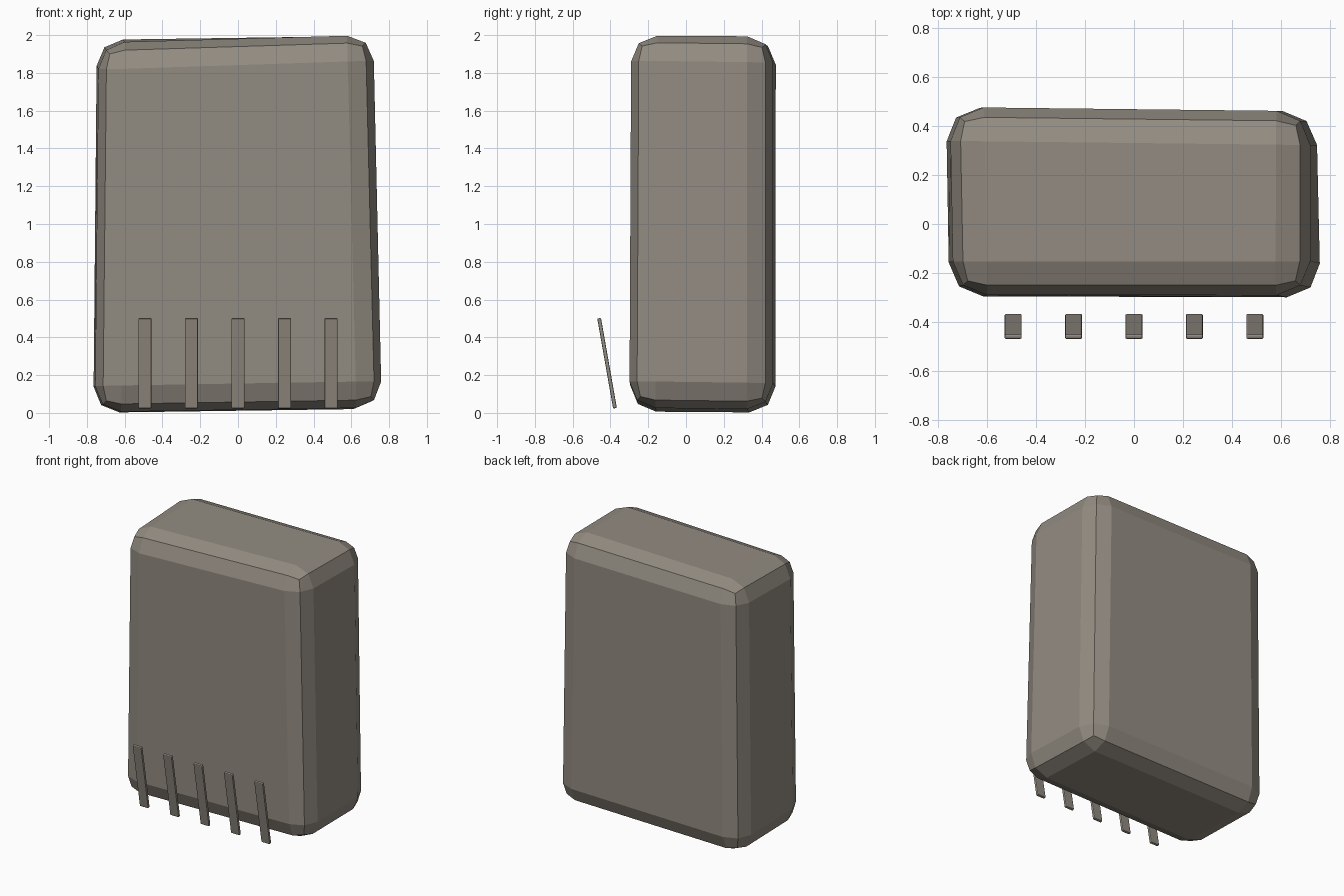
import bpy
import bmesh
from math import radians
from mathutils import Matrix

cube = bpy.data.objects.get("Cube")
if cube:
    bpy.data.objects.remove(cube, do_unlink=True)

stone = bpy.data.materials.new("warm grey stone")
stone.use_nodes = True
colour = (0.29, 0.26, 0.22, 1)
stone.diffuse_color = colour
stone.node_tree.nodes["Principled BSDF"].inputs["Base Color"].default_value = colour


def make_object(name, bm, bevel, segments):
    """Turn a bmesh into a flat-shaded object with bevelled edges."""
    bmesh.ops.bevel(bm, geom=bm.edges[:], offset=bevel, segments=segments,
                    profile=0.5, affect='EDGES')
    bmesh.ops.recalc_face_normals(bm, faces=bm.faces[:])
    mesh = bpy.data.meshes.new(name)
    bm.to_mesh(mesh)
    bm.free()
    mesh.materials.append(stone)
    obj = bpy.data.objects.new(name, mesh)
    bpy.context.collection.objects.link(obj)
    return obj


# Rough slab: a cube with slightly uneven corners, keyed by (x, y, z) side
corners = {
    (-1, -1, -1): (-0.755, -0.295, 0.005),
    (1, -1, -1): (0.765, -0.30, 0.03),
    (-1, 1, -1): (-0.768, 0.475, 0.0),
    (1, 1, -1): (0.745, 0.46, 0.02),
    (-1, -1, 1): (-0.735, -0.29, 1.955),
    (1, -1, 1): (0.715, -0.29, 2.003),
    (-1, 1, 1): (-0.75, 0.477, 1.98),
    (1, 1, 1): (0.718, 0.46, 1.993),
}
bm = bmesh.new()
bmesh.ops.create_cube(bm, size=2)
for v in bm.verts:
    v.co = corners[tuple(round(c) for c in v.co)]
make_object("stone_slab", bm, 0.138, 2)

# Row of thin blades leaning forward in front of the slab
for i in range(5):
    bm = bmesh.new()
    bmesh.ops.create_cube(bm, size=1)
    bmesh.ops.scale(bm, vec=(0.07, 0.02, 0.484), verts=bm.verts)
    blade = make_object(f"blade_{i + 1}", bm, 0.006, 2)
    blade.matrix_world = (Matrix.Translation((0.2465 * (i - 2), -0.418, 0.263))
                          @ Matrix.Rotation(radians(10), 4, 'X'))
